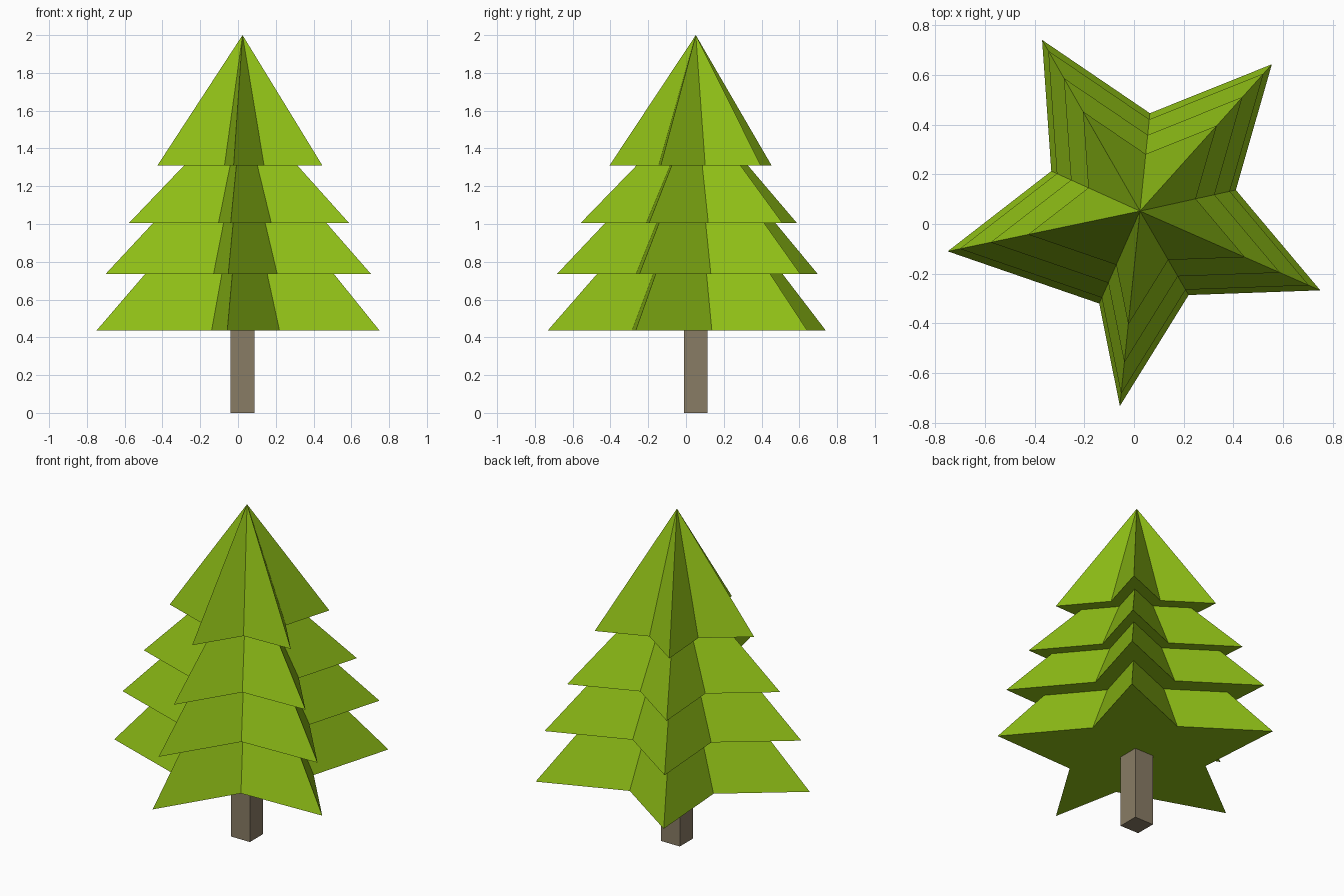
import bpy, bmesh

if "Cube" in bpy.data.objects:
    bpy.data.objects.remove(bpy.data.objects["Cube"])

AXIS = (0.024, 0.052)   # trunk axis and tree tip

# Slightly irregular star outline of the lowest tier, alternating tip and notch
STAR = [(-0.37, 0.741), (-0.333, 0.213), (-0.75, -0.11), (-0.14, -0.32),
        (-0.057, -0.733), (0.22, -0.286), (0.75, -0.267), (0.41, 0.137),
        (0.555, 0.643), (0.064, 0.446)]

# (outline scale, height): each tier tapers up, then steps out to the next
TIERS = [(1.0, 0.435), (0.667, 0.735), (0.937, 0.735), (0.612, 1.005),
         (0.777, 1.005), (0.40, 1.31), (0.582, 1.31)]


def material(name, color):
    mat = bpy.data.materials.new(name)
    mat.diffuse_color = (*color, 1)
    mat.use_nodes = True
    mat.node_tree.nodes["Principled BSDF"].inputs["Base Color"].default_value = mat.diffuse_color
    return mat


def add_object(name, bm, mat):
    bmesh.ops.recalc_face_normals(bm, faces=bm.faces)
    mesh = bpy.data.meshes.new(name)
    bm.to_mesh(mesh)
    bm.free()
    mesh.materials.append(mat)
    obj = bpy.data.objects.new(name, mesh)
    bpy.context.collection.objects.link(obj)
    return obj


# Foliage: star outline lofted through the stepped profile to a point
bm = bmesh.new()
cx, cy = AXIS
rings = [[bm.verts.new((cx + (x - cx) * s, cy + (y - cy) * s, z)) for x, y in STAR]
         for s, z in TIERS]
n = len(STAR)
bm.faces.new(rings[0])
for low, high in zip(rings, rings[1:]):
    for i in range(n):
        j = (i + 1) % n
        bm.faces.new((low[i], low[j], high[j], high[i]))
tip = bm.verts.new((cx, cy, 2.0))
for i in range(n):
    bm.faces.new((rings[-1][i], rings[-1][(i + 1) % n], tip))
add_object("foliage", bm, material("leaf_green", (0.27, 0.51, 0.008)))

# Trunk: square post
bm = bmesh.new()
bmesh.ops.create_cube(bm, size=1)
bmesh.ops.scale(bm, vec=(0.125, 0.125, 0.435), verts=bm.verts)
trunk = add_object("trunk", bm, material("bark_brown", (0.25, 0.2, 0.13)))
trunk.location = (cx, cy, 0.2175)
